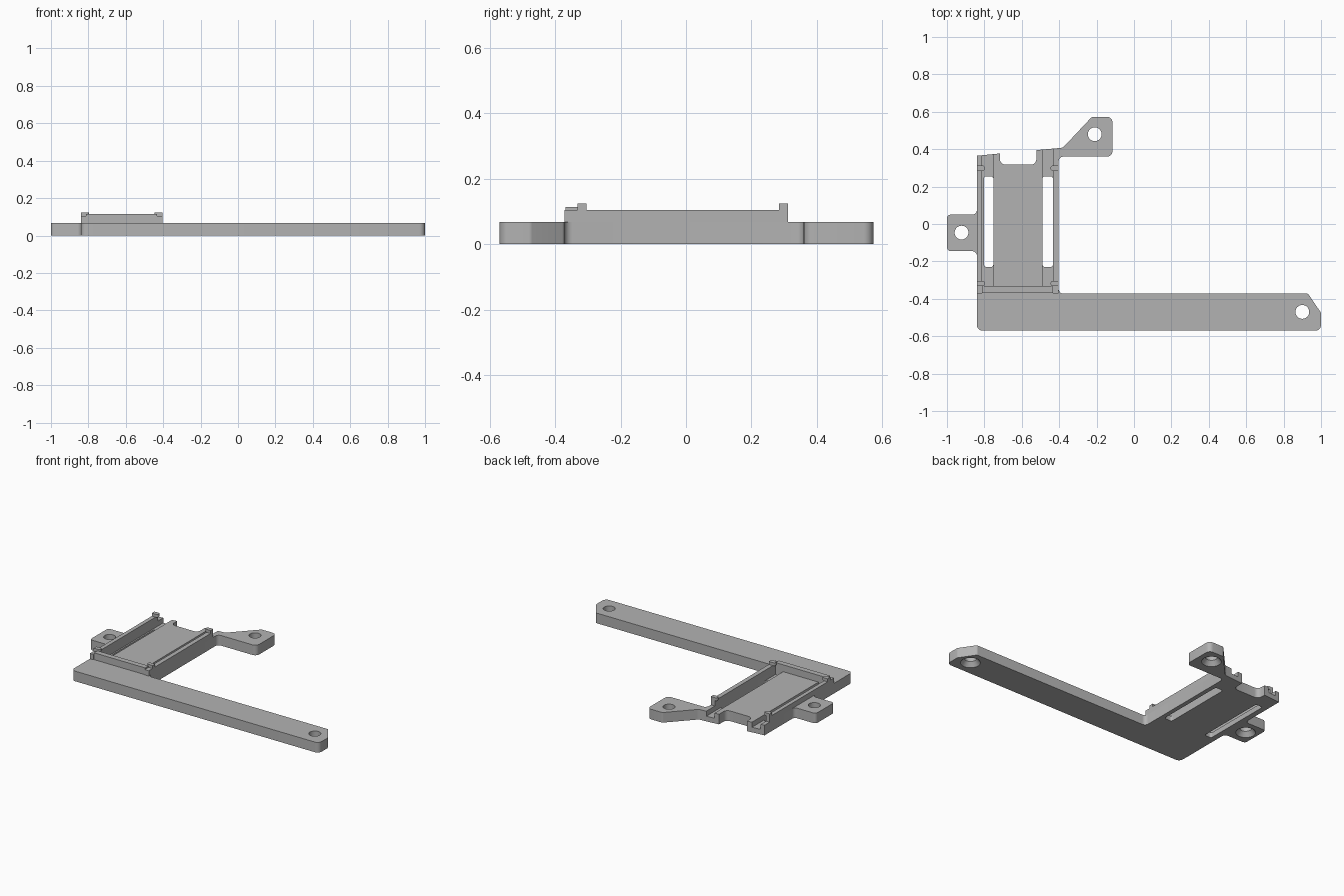
import bpy, bmesh, math
from mathutils import Vector

cube = bpy.data.objects.get("Cube")
if cube:
    bpy.data.objects.remove(cube, do_unlink=True)

grey = bpy.data.materials.new("plain grey")
grey.use_nodes = True
COLOUR = (0.45, 0.45, 0.45, 1)
grey.diffuse_color = COLOUR
grey.node_tree.nodes["Principled BSDF"].inputs["Base Color"].default_value = COLOUR

PLATE = 0.068      # plate thickness
RAIL = 0.104       # top of side rails
HOOK = 0.124       # top of retaining hooks


def rounded(corners, steps=6):
    """Replace each (x, y, radius) corner by a tangent arc."""
    points = []
    for i, (x, y, r) in enumerate(corners):
        p = Vector((x, y))
        if r == 0:
            points.append(p)
            continue
        a = (Vector(corners[i - 1][:2]) - p).normalized()
        b = (Vector(corners[(i + 1) % len(corners)][:2]) - p).normalized()
        half = a.angle(b) / 2
        centre = p + (a + b).normalized() * (r / math.sin(half))
        start = p + a * (r / math.tan(half)) - centre
        end = p + b * (r / math.tan(half)) - centre
        sweep = start.angle_signed(end)
        for k in range(steps + 1):
            t = -sweep * k / steps
            c, s = math.cos(t), math.sin(t)
            points.append(centre + Vector((c * start.x - s * start.y, s * start.x + c * start.y)))
    return points


def finish(name, bm):
    bmesh.ops.recalc_face_normals(bm, faces=bm.faces)
    mesh = bpy.data.meshes.new(name)
    bm.to_mesh(mesh)
    bm.free()
    mesh.materials.append(grey)
    obj = bpy.data.objects.new(name, mesh)
    bpy.context.collection.objects.link(obj)
    return obj


def slab(name, corners, z0, z1):
    bm = bmesh.new()
    face = bm.faces.new([bm.verts.new((p.x, p.y, z0)) for p in rounded(corners)])
    top = bmesh.ops.extrude_face_region(bm, geom=[face])["geom"]
    bmesh.ops.translate(bm, vec=(0, 0, z1 - z0), verts=[v for v in top if isinstance(v, bmesh.types.BMVert)])
    return finish(name, bm)


def box(name, x0, x1, y0, y1, z0, z1, r=0):
    return slab(name, [(x0, y0, r), (x1, y0, r), (x1, y1, r), (x0, y1, r)], z0, z1)


def screw_hole(x, y):
    """Straight hole that widens into a countersink underneath."""
    bm = bmesh.new()
    rings = []
    for r, z in ((0.068, -0.01), (0.037, 0.03), (0.037, 0.1)):
        rings.append([bm.verts.new((x + r * math.cos(k * math.tau / 32), y + r * math.sin(k * math.tau / 32), z))
                      for k in range(32)])
    for low, high in zip(rings, rings[1:]):
        for k in range(32):
            n = (k + 1) % 32
            bm.faces.new((low[k], low[n], high[n], high[k]))
    bm.faces.new(rings[0])
    bm.faces.new(rings[-1])
    return finish("hole_cutter", bm)


def cut(obj, cutter):
    cutter.hide_render = True
    mod = obj.modifiers.new("cut", "BOOLEAN")
    mod.operation, mod.solver, mod.object = "DIFFERENCE", "EXACT", cutter
    bpy.context.view_layer.objects.active = obj
    bpy.ops.object.modifier_apply(modifier=mod.name)
    bpy.data.objects.remove(cutter, do_unlink=True)


# Base plate: long arm, tray floor, rear lug, rear notch and side lug
base = slab("base_plate", [
    (-0.84, -0.57, 0.03), (1, -0.57, 0.03), (1, -0.475, 0.02), (0.93, -0.372, 0.015),
    (-0.403, -0.372, 0.025), (-0.403, 0.36, 0.025), (-0.115, 0.36, 0.03), (-0.115, 0.573, 0.03),
    (-0.225, 0.573, 0.02), (-0.38, 0.408, 0.03), (-0.522, 0.395, 0), (-0.522, 0.317, 0.03),
    (-0.717, 0.317, 0.03), (-0.717, 0.377, 0), (-0.84, 0.365, 0), (-0.84, 0.05, 0.025),
    (-1, 0.05, 0.02), (-1, -0.145, 0.02), (-0.84, -0.145, 0.025)], 0, PLATE)

# Side channels with slots through the floor
for x0, x1, slot in ((-0.813, -0.752, -0.803), (-0.49, -0.433, -0.49)):
    cut(base, box("channel_cutter", x0, x1, -0.332, 0.43, 0.034, 0.2))
    cut(base, box("slot_cutter", slot, x1 + 0.0005, -0.23, 0.255, -0.1, 0.1, 0.015))

# Screw holes
for x, y in ((0.9, -0.47), (-0.922, -0.046), (-0.21, 0.48)):
    cut(base, screw_hole(x, y))

# Side rails and front wall of the tray
parts = [base,
         box("right_rail", -0.84, -0.813, -0.372, 0.312, PLATE, RAIL),
         box("left_rail", -0.433, -0.403, -0.372, 0.312, PLATE, RAIL),
         box("front_wall", -0.813, -0.433, -0.368, -0.332, PLATE, 0.114)]

# Retaining hooks with rounded inner ends
for y in (-0.332, 0.284):
    for side, outer, inner in (("right", -0.84, -0.797), ("left", -0.403, -0.446)):
        corners = [(outer, y, 0), (inner, y, 0.012), (inner, y + 0.028, 0.012), (outer, y + 0.028, 0)]
        if side == "left":
            corners.reverse()
        parts.append(slab(side + ("_front_hook" if y < 0 else "_rear_hook"), corners, RAIL, HOOK))

bpy.ops.object.select_all(action="DESELECT")
for part in parts:
    part.select_set(True)
bpy.context.view_layer.objects.active = base
bpy.ops.object.shade_smooth_by_angle(angle=math.radians(30))
